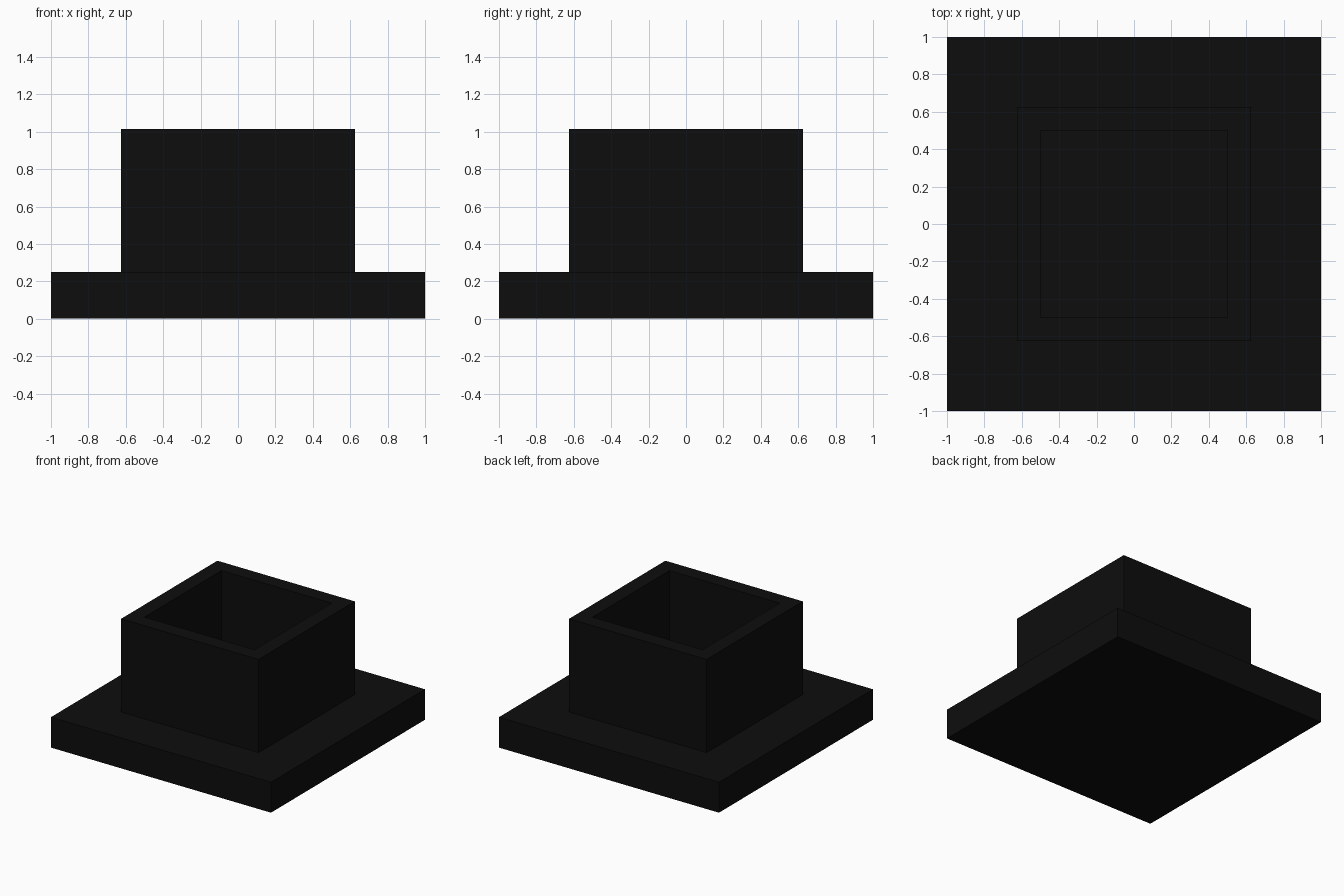
import bpy, bmesh

if "Cube" in bpy.data.objects:
    bpy.data.objects.remove(bpy.data.objects["Cube"])

black = bpy.data.materials.new("matte black")
black.diffuse_color = (0.004, 0.004, 0.004, 1)
black.use_nodes = True
black.node_tree.nodes["Principled BSDF"].inputs["Base Color"].default_value = black.diffuse_color

BRIM, OUTER, INNER = 1.0, 0.625, 0.5      # half widths
BRIM_TOP, RIM_TOP = 0.25, 1.015           # heights


def ring(bm, half, z):
    return [bm.verts.new((sx * half, sy * half, z))
            for sx, sy in ((-1, -1), (1, -1), (1, 1), (-1, 1))]


def make_stack(name, levels):
    """Square rings joined in order, closed at both ends."""
    bm = bmesh.new()
    rings = [ring(bm, half, z) for half, z in levels]
    bm.faces.new(rings[0][::-1])
    for a, b in zip(rings, rings[1:]):
        for i in range(4):
            j = (i + 1) % 4
            bm.faces.new((a[i], a[j], b[j], b[i]))
    bm.faces.new(rings[-1])
    mesh = bpy.data.meshes.new(name)
    bm.to_mesh(mesh)
    bm.free()
    mesh.materials.append(black)
    obj = bpy.data.objects.new(name, mesh)
    bpy.context.collection.objects.link(obj)
    return obj


# Wide base plate, hollow square collar and the floor inside it, as one shell
make_stack("base_with_square_collar", [
    (BRIM, 0), (BRIM, BRIM_TOP),
    (OUTER, BRIM_TOP), (OUTER, RIM_TOP),
    (INNER, RIM_TOP), (INNER, BRIM_TOP),
])
